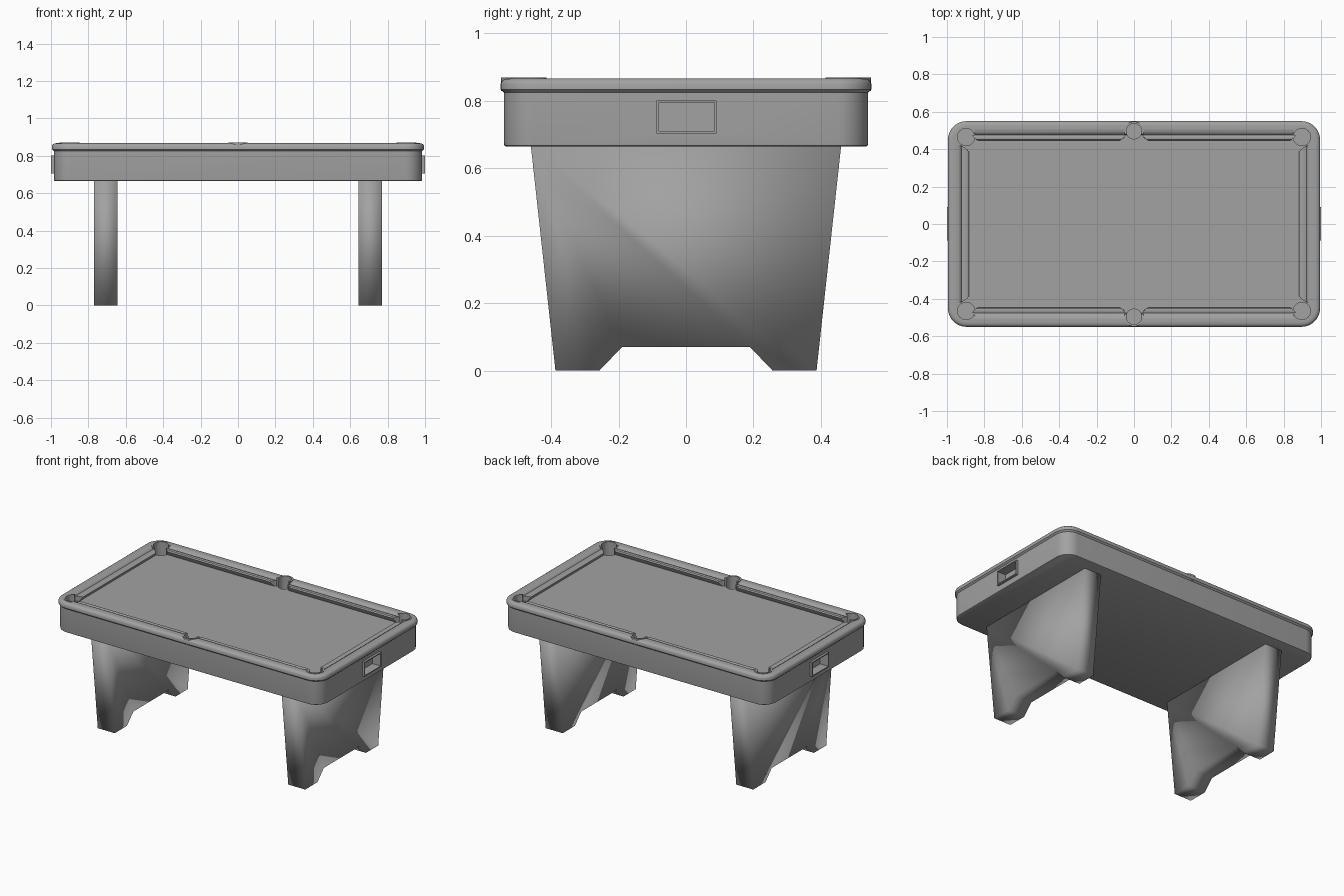
import bpy, bmesh, math
from mathutils import Matrix, Vector

cube = bpy.data.objects.get("Cube")
if cube:
    bpy.data.objects.remove(cube)

grey = bpy.data.materials.new("plain grey")
grey.use_nodes = True
GREY = (0.36, 0.36, 0.36, 1)
grey.diffuse_color = GREY
grey.node_tree.nodes["Principled BSDF"].inputs["Base Color"].default_value = GREY


def finish(bm, name, angle=35):
    bmesh.ops.recalc_face_normals(bm, faces=bm.faces)
    mesh = bpy.data.meshes.new(name)
    bm.to_mesh(mesh)
    bm.free()
    mesh.materials.append(grey)
    ob = bpy.data.objects.new(name, mesh)
    bpy.context.collection.objects.link(ob)
    smooth(ob, angle)
    return ob


def smooth(ob, angle=35):
    bpy.ops.object.select_all(action='DESELECT')
    ob.select_set(True)
    bpy.context.view_layer.objects.active = ob
    bpy.ops.object.shade_smooth_by_angle(angle=math.radians(angle))


def cut(ob, cutter):
    mod = ob.modifiers.new("cut", 'BOOLEAN')
    mod.operation = 'DIFFERENCE'
    mod.solver = 'EXACT'
    mod.object = cutter
    bpy.context.view_layer.objects.active = ob
    bpy.ops.object.modifier_apply(modifier=mod.name)
    smooth(ob)


def rounded_rect(inset, z, steps=8):
    radius = max(0.1 - inset, 0.01)
    cx, cy = 0.995 - inset - radius, 0.55 - inset - radius
    points = []
    for q, (sx, sy) in enumerate([(1, 1), (-1, 1), (-1, -1), (1, -1)]):
        for i in range(steps + 1):
            a = (q + i / steps) * math.pi / 2
            points.append((sx * cx + radius * math.cos(a), sy * cy + radius * math.sin(a), z))
    return points


def loft(name, profile, closed):
    """Rounded-rectangle rings joined into a shell, capped or closed on itself."""
    bm = bmesh.new()
    rings = [[bm.verts.new(p) for p in rounded_rect(*step)] for step in profile]
    pairs = list(zip(rings, rings[1:]))
    if closed:
        pairs.append((rings[-1], rings[0]))
    else:
        bm.faces.new(rings[0])
        bm.faces.new(rings[-1])
    for a, b in pairs:
        for i in range(len(a)):
            j = (i + 1) % len(a)
            bm.faces.new((a[i], a[j], b[j], b[i]))
    return finish(bm, name)


def prism(name, outline, thickness, place, angle=35):
    """Outline in local XY, extruded along local Z."""
    bm = bmesh.new()
    face = bm.faces.new([bm.verts.new((x, y, 0)) for x, y in outline])
    new = bmesh.ops.extrude_face_region(bm, geom=[face])["geom"]
    bmesh.ops.translate(bm, vec=(0, 0, thickness),
                        verts=[g for g in new if isinstance(g, bmesh.types.BMVert)])
    bm.transform(place)
    return finish(bm, name, angle)


# Cabinet with playing surface, and the rounded top rail
cabinet = loft("cabinet", [(0.016, 0.665), (0.011, 0.668), (0.01, 0.674), (0.01, 0.832),
                           (0.07, 0.832), (0.07, 0.82)], False)
rail = loft("top_rail", [(0.004, 0.83), (0, 0.834), (0, 0.85), (0.004, 0.859), (0.012, 0.865),
                         (0.022, 0.867), (0.045, 0.867), (0.06, 0.863), (0.071, 0.854),
                         (0.075, 0.845), (0.075, 0.816), (0.02, 0.816)], True)

# Cushions: side profile swept along the rail, ends angled towards the pockets
PROFILE = [(0, 0.817), (0, 0.854), (0.35, 0.858), (0.8, 0.855), (1, 0.848), (0.9, 0.84), (0.5, 0.817)]


def cushion(name, half, depth, center, turn):
    bm = bmesh.new()
    ends = [[bm.verts.new((s * (half - 0.03 * d * d), depth * d, z)) for d, z in PROFILE]
            for s in (-1, 1)]
    for end in ends:
        bm.faces.new(end)
    for i in range(len(PROFILE)):
        j = (i + 1) % len(PROFILE)
        bm.faces.new((ends[0][i], ends[0][j], ends[1][j], ends[1][i]))
    bm.transform(Matrix.Translation(center) @ Matrix.Rotation(turn, 4, 'Z'))
    return finish(bm, name)


for s, side in ((-1, "front"), (1, "back")):
    for t, end in ((-1, "right"), (1, "left")):
        cushion(f"{side}_{end}_cushion", 0.41, 0.03, (t * 0.455, s * 0.477, 0),
                math.pi if s > 0 else 0)
for t, end in ((-1, "right"), (1, "left")):
    cushion(f"{end}_end_cushion", 0.415, 0.04, (t * 0.922, 0, 0), t * math.pi / 2)

# Pockets: holes cut through rail and cabinet, each with a raised collar open to the table
POCKETS = [(x, y, 0.046 if x else 0.041) for x, y in
           ((-0.898, 0.465), (0, 0.496), (0.898, 0.465),
            (-0.898, -0.465), (0, -0.496), (0.898, -0.465))]
bm = bmesh.new()
for x, y, r in POCKETS:
    bmesh.ops.create_cone(bm, cap_ends=True, segments=32, radius1=r, radius2=r, depth=0.15,
                          matrix=Matrix.Translation((x, y, 0.85)))
cutter = finish(bm, "pocket_cutter")
for part in (cabinet, rail):
    cut(part, cutter)
bpy.data.objects.remove(cutter)

for n, (x, y, r) in enumerate(POCKETS):
    out = math.atan2(math.copysign(1, y), math.copysign(1, x) if x else 0)
    angles = [out + math.radians(a) for a in range(-110, 111, 10)]
    arc = [(r * math.cos(a), r * math.sin(a)) for a in angles]
    outer = [(px * (r + 0.011) / r, py * (r + 0.011) / r) for px, py in reversed(arc)]
    prism(f"pocket_collar_{n + 1}", arc + outer, 0.04, Matrix.Translation((x, y, 0.83)))

# Ball return openings with a thin frame, one at each end
for s, end in ((-1, "right"), (1, "left")):
    bm = bmesh.new()
    bmesh.ops.create_cube(bm, size=1, matrix=Matrix.Translation((s * 0.98, 0.002, 0.7525))
                          @ Matrix.Diagonal((0.08, 0.164, 0.084, 1)))
    opening = finish(bm, "opening_cutter")
    cut(cabinet, opening)
    bm = bmesh.new()
    bmesh.ops.create_cube(bm, size=1, matrix=Matrix.Translation((s * 0.99, 0.002, 0.7525))
                          @ Matrix.Diagonal((0.02, 0.178, 0.097, 1)))
    cut(finish(bm, f"{end}_return_frame"), opening)
    bpy.data.objects.remove(opening)

# Tapered slab legs with a notched foot
half_leg = [(0.46, 0.667), (0.387, 0), (0.257, 0), (0.19, 0.07)]
leg_outline = half_leg + [(-y, z) for y, z in reversed(half_leg)]
axes = Matrix(((0, 0, 1, 0), (1, 0, 0, 0), (0, 1, 0, 0), (0, 0, 0, 1)))
for s, end in ((-1, "right"), (1, "left")):
    prism(f"{end}_leg", leg_outline, 0.126,
          Matrix.Translation((s * 0.707 - 0.063, 0, 0)) @ axes, 180)
